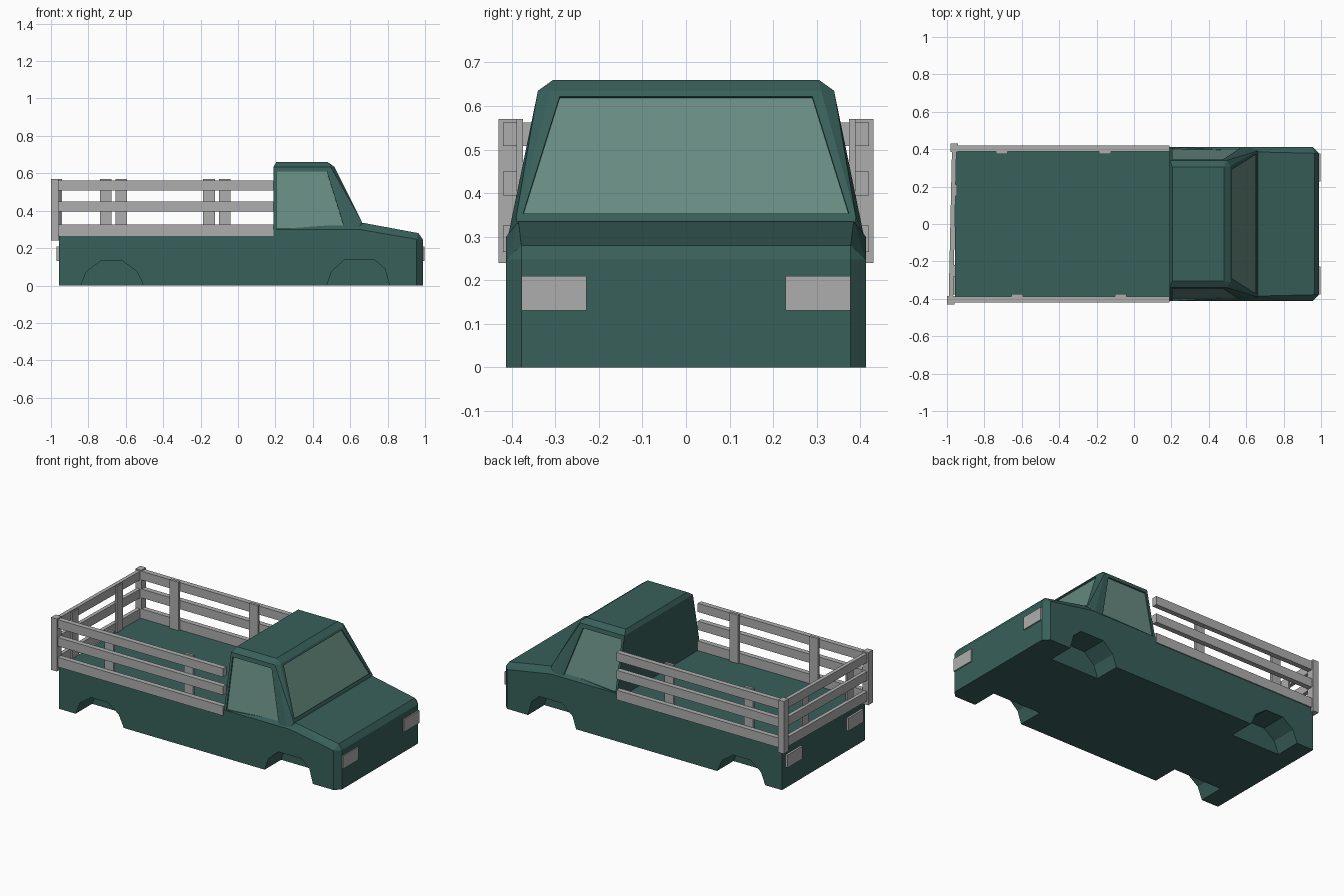
import bpy, bmesh
from mathutils import Vector

if "Cube" in bpy.data.objects:
    bpy.data.objects.remove(bpy.data.objects["Cube"])


def material(name, color):
    m = bpy.data.materials.new(name)
    m.diffuse_color = (*color, 1)
    m.use_nodes = True
    m.node_tree.nodes["Principled BSDF"].inputs["Base Color"].default_value = m.diffuse_color
    return m


PAINT = material("green_paint", (0.039, 0.115, 0.102))
GLASS = material("glass", (0.135, 0.26, 0.22))
GREY = material("grey", (0.42, 0.42, 0.42))


def hull(name, pts, mat=GREY, hidden=False):
    """Flat-faced convex solid around the given points."""
    bm = bmesh.new()
    for p in pts:
        bm.verts.new(p)
    res = bmesh.ops.convex_hull(bm, input=bm.verts)
    inside = {g for g in res["geom_interior"] if isinstance(g, bmesh.types.BMVert)}
    bmesh.ops.delete(bm, geom=list(inside), context='VERTS')
    bmesh.ops.dissolve_limit(bm, angle_limit=0.01, verts=bm.verts, edges=bm.edges)
    bmesh.ops.recalc_face_normals(bm, faces=bm.faces)
    me = bpy.data.meshes.new(name)
    bm.to_mesh(me)
    bm.free()
    ob = bpy.data.objects.new(name, me)
    bpy.context.collection.objects.link(ob)
    me.materials.append(mat)
    if hidden:
        ob.hide_render = True
        ob.hide_set(True)
        ob.display_type = 'WIRE'
    return ob


def box(name, xs, ys, zs, mat=GREY):
    return hull(name, [(x, y, z) for x in xs for y in ys for z in zs], mat)


def both(pts):
    return [(x, s * y, z) for x, y, z in pts for s in (-1, 1)]


def slab(name, outline, n, near, far, mat=PAINT, hidden=False):
    """Outline extruded between two distances along direction n."""
    return hull(name, [Vector(p) + n * d for p in outline for d in (near, far)], mat, hidden)


def cut(ob, cutter):
    m = ob.modifiers.new("cut", 'BOOLEAN')
    m.object = cutter
    m.operation = 'DIFFERENCE'
    m.solver = 'EXACT'


# Lower bodywork: bed block and chamfered nose
bed = box("bed_body", (-0.957, 0.19), (-0.413, 0.413), (0, 0.265), PAINT)
nose = hull("nose_body", both([
    (0.19, 0.413, 0), (0.955, 0.413, 0), (0.988, 0.378, 0),
    (0.988, 0.378, 0.247), (0.955, 0.413, 0.247), (0.965, 0.378, 0.28),
    (0.67, 0.385, 0.335), (0.65, 0.413, 0.30), (0.19, 0.413, 0.30)]), PAINT)

# Wheel arches
rear_arch = [(-0.845, -0.02), (-0.84, 0), (-0.81, 0.075), (-0.735, 0.13),
             (-0.615, 0.13), (-0.54, 0.075), (-0.505, 0), (-0.50, -0.02)]
front_arch = [(0.47, -0.02), (0.475, 0), (0.50, 0.075), (0.57, 0.137),
              (0.73, 0.137), (0.785, 0.09), (0.81, 0), (0.81, -0.02)]
for body, arch, label in ((bed, rear_arch, "rear"), (nose, front_arch, "front")):
    for s in (-1, 1):
        cut(body, slab(label + "_arch_cutter", [(x, 0, z) for x, z in arch],
                       Vector((0, s, 0)), 0.25, 0.5, hidden=True))

# Cab with sloped sides and windshield
cab = hull("cab", both([
    (0.19, 0.413, 0.28), (0.635, 0.413, 0.28), (0.66, 0.39, 0.345), (0.675, 0.385, 0.30),
    (0.19, 0.34, 0.635), (0.495, 0.34, 0.635), (0.515, 0.31, 0.635),
    (0.205, 0.305, 0.66), (0.48, 0.305, 0.66)]), PAINT)

# Recessed windows
windows = [("windshield", both([(0.656, 0.374, 0.353), (0.5215, 0.29, 0.622)]),
            Vector((2, 0, 1)).normalized())]
for s, label in ((-1, "right"), (1, "left")):
    outline = [(x, s * (0.413 - (z - 0.28) * 0.073 / 0.355), z) for x, z in
               ((0.205, 0.304), (0.57, 0.304), (0.475, 0.61), (0.205, 0.61))]
    windows.append((label + "_window", outline, Vector((0, s * 0.355, 0.073)).normalized()))
for name, outline, n in windows:
    cut(cab, slab(name + "_cutter", outline, n, 0.03, -0.010, hidden=True))
    slab(name, outline, n, -0.008, -0.02, GLASS)

# Head and tail lights
for s in (-1, 1):
    ys = (s * 0.228, s * 0.378)
    box("headlight", (0.98, 0.996), ys, (0.13, 0.21))
    box("tail_light", (-0.97, -0.955), ys, (0.13, 0.21))

RAILS = ((0.265, 0.325), (0.395, 0.45), (0.508, 0.562))


def gate_x(y):
    return -0.97 + 0.022 * y


# Side fences: rails, stakes and corner posts
for s, label, stakes in ((-1, "right", (-0.625, -0.07)), (1, "left", (-0.707, -0.155))):
    for zs in RAILS:
        box(label + "_rail", (-0.96, 0.19), (s * 0.388, s * 0.42), zs)
    for x in stakes:
        box(label + "_stake", (x - 0.031, x + 0.031), (s * 0.374, s * 0.39), (0.265, 0.57))
    px = gate_x(s * 0.4)
    box(label + "_corner_post", (px - 0.02, px + 0.02), (s * 0.384, s * 0.43), (0.24, 0.57))

# Slightly skewed tailgate fence
for zs in RAILS:
    hull("tailgate_rail", [(gate_x(y) + d, y, z) for y in (-0.39, 0.39)
                           for d in (-0.012, 0.012) for z in zs])
for y in (-0.25, 0.18):
    x = gate_x(y) + 0.008
    box("tailgate_stake", (x, x + 0.012), (y - 0.031, y + 0.031), (0.265, 0.555))
